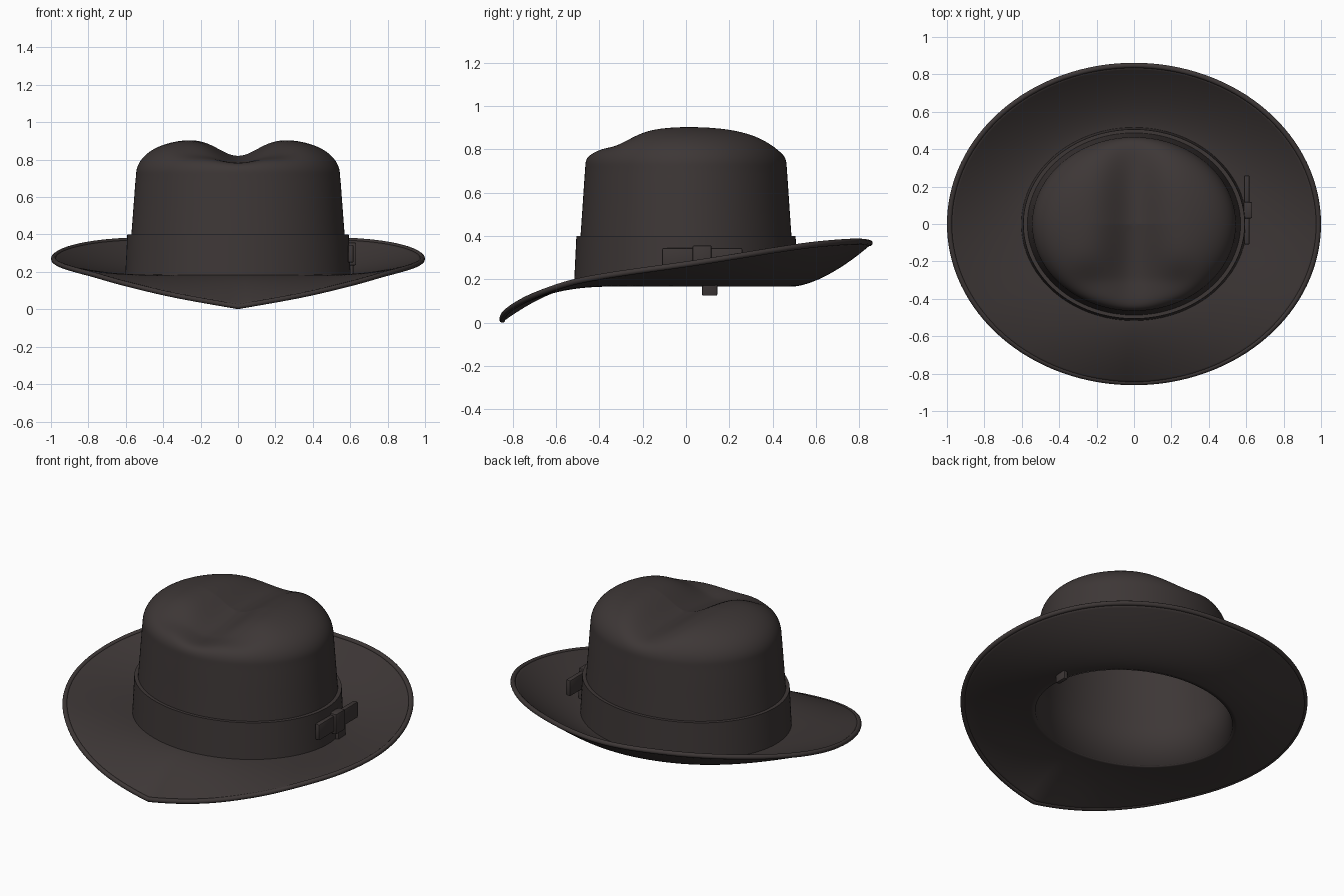
import bpy, bmesh, math
from mathutils import Vector

if "Cube" in bpy.data.objects:
    bpy.data.objects.remove(bpy.data.objects["Cube"])

N = 128
felt = bpy.data.materials.new("dark_brown_felt")
felt.diffuse_color = (0.047, 0.038, 0.037, 1)
felt.use_nodes = True
felt.node_tree.nodes["Principled BSDF"].inputs["Base Color"].default_value = felt.diffuse_color


def finish(name, bm, angle=40):
    bmesh.ops.recalc_face_normals(bm, faces=bm.faces)
    me = bpy.data.meshes.new(name)
    bm.to_mesh(me)
    bm.free()
    ob = bpy.data.objects.new(name, me)
    bpy.context.collection.objects.link(ob)
    me.materials.append(felt)
    bpy.ops.object.select_all(action='DESELECT')
    ob.select_set(True)
    bpy.context.view_layer.objects.active = ob
    bpy.ops.object.shade_smooth_by_angle(angle=math.radians(angle))
    return ob


def loft(name, rings, loop=False, tip=None, angle=40):
    """Skin closed rings of points; loop joins last to first, tip closes the end."""
    bm = bmesh.new()
    vs = [[bm.verts.new(p) for p in r] for r in rings]
    pairs = list(zip(vs, vs[1:])) + ([(vs[-1], vs[0])] if loop else [])
    for a, b in pairs:
        for i in range(N):
            j = (i + 1) % N
            bm.faces.new((a[i], a[j], b[j], b[i]))
    if tip:
        t = bm.verts.new(tip)
        for i in range(N):
            bm.faces.new((vs[-1][i], vs[-1][(i + 1) % N], t))
    return finish(name, bm, angle)


def thicken(ob, t, offset):
    m = ob.modifiers.new("thickness", 'SOLIDIFY')
    m.thickness, m.offset = t, offset


# angle 0 is the front (-y)
ANG = [2 * math.pi * i / N for i in range(N)]


def ellipse(rx, ry, z):
    return [(rx * math.sin(a), -ry * math.cos(a), z) for a in ANG]


# ---- crown: tapered wall, domed top with centre crease and front pinches
def top_z(x, y):
    s = min(1, math.hypot(x / 0.545, y / 0.465))
    z = 0.72 + 0.195 * math.sqrt(max(0, 1 - s ** 3.5))
    fade = 1 - s ** 4
    front = max(0, min(1, -y / 0.3))
    z -= (0.095 + 0.04 * front) * fade * math.exp(-(x / (0.147 + 0.03 * front)) ** 2)
    pinch = math.exp(-((abs(x) - 0.24) / 0.13) ** 2 - ((y + 0.33) / 0.11) ** 2)
    return z - 0.035 * pinch * (1 - s ** 8)


rings = [ellipse(0.59, 0.505, 0.17), ellipse(0.57, 0.487, 0.40),
         ellipse(0.558, 0.476, 0.56), ellipse(0.549, 0.468, 0.68)]
for k in range(32):
    s = math.cos(math.pi / 2 * k / 32)
    rings.append([(x, y, top_z(x, y)) for x, y, _ in ellipse(0.545 * s, 0.465 * s, 0)])
crown = loft("crown", rings, tip=(0, 0, top_z(0, 0)), angle=60)
thicken(crown, 0.02, -1)

# ---- hat band
loft("hat_band", [ellipse(0.603, 0.517, 0.175), ellipse(0.592, 0.506, 0.40),
                  ellipse(0.560, 0.476, 0.40), ellipse(0.575, 0.490, 0.175)], loop=True)

# ---- brim: snapped down in front, turned up at sides and back
EDGE = [(0, 0.014), (20, 0.075), (37, 0.135), (55, 0.195),
        (90, 0.270), (128, 0.352), (155, 0.375), (180, 0.368)]


def edge_z(a):
    d = math.degrees(min(a, 2 * math.pi - a))
    k = max(i for i in range(len(EDGE) - 1) if EDGE[i][0] <= d + 1e-6)

    def slope(i):
        p, q = EDGE[max(i - 1, 0)], EDGE[min(i + 1, len(EDGE) - 1)]
        return 0 if i == len(EDGE) - 1 else (q[1] - p[1]) / (q[0] - p[0])
    (x0, z0), (x1, z1) = EDGE[k], EDGE[k + 1]
    h = x1 - x0
    u = (d - x0) / h
    return ((2*u**3 - 3*u*u + 1) * z0 + (u**3 - 2*u*u + u) * h * slope(k)
            + (3*u*u - 2*u**3) * z1 + (u**3 - u*u) * h * slope(k + 1))


def brim_point(a, t):
    rx, ry = 0.575 + 0.411 * t, 0.49 + 0.358 * t
    z = 0.176 + (edge_z(a) - 0.176) * t ** 1.6
    return Vector((rx * math.sin(a), -ry * math.cos(a), z))


brim = loft("brim", [[brim_point(a, k / 20) for a in ANG] for k in range(21)])
thicken(brim, 0.018, 0)

# ---- rolled binding around the brim edge
tube = []
for k in range(10):
    c, s = math.cos(math.tau * k / 10), math.sin(math.tau * k / 10)
    tube.append([brim_point(a, 1) + Vector((math.sin(a) * c, -math.cos(a) * c, s)) * 0.014
                 for a in ANG])
loft("brim_binding", tube, loop=True, angle=80)


# ---- bow on the right side
def block(name, x, y, z, tilt=0):
    bm = bmesh.new()
    bmesh.ops.create_cube(bm, size=1)
    for v in bm.verts:
        v.co = Vector((sum(x) / 2 + v.co.x * (x[1] - x[0]),
                       sum(y) / 2 + v.co.y * (y[1] - y[0]) - tilt * v.co.z,
                       sum(z) / 2 + v.co.z * (z[1] - z[0])))
    bmesh.ops.bevel(bm, geom=bm.edges[:], offset=0.007, segments=2,
                    profile=0.5, affect='EDGES')
    finish(name, bm)


block("bow_front_loop", (0.588, 0.618), (-0.11, 0.06), (0.25, 0.345))
block("bow_back_loop", (0.588, 0.618), (0.09, 0.26), (0.25, 0.345))
block("bow_knot", (0.585, 0.632), (0.03, 0.118), (0.235, 0.357))
block("bow_tail", (0.592, 0.618), (0.073, 0.145), (0.125, 0.27))
